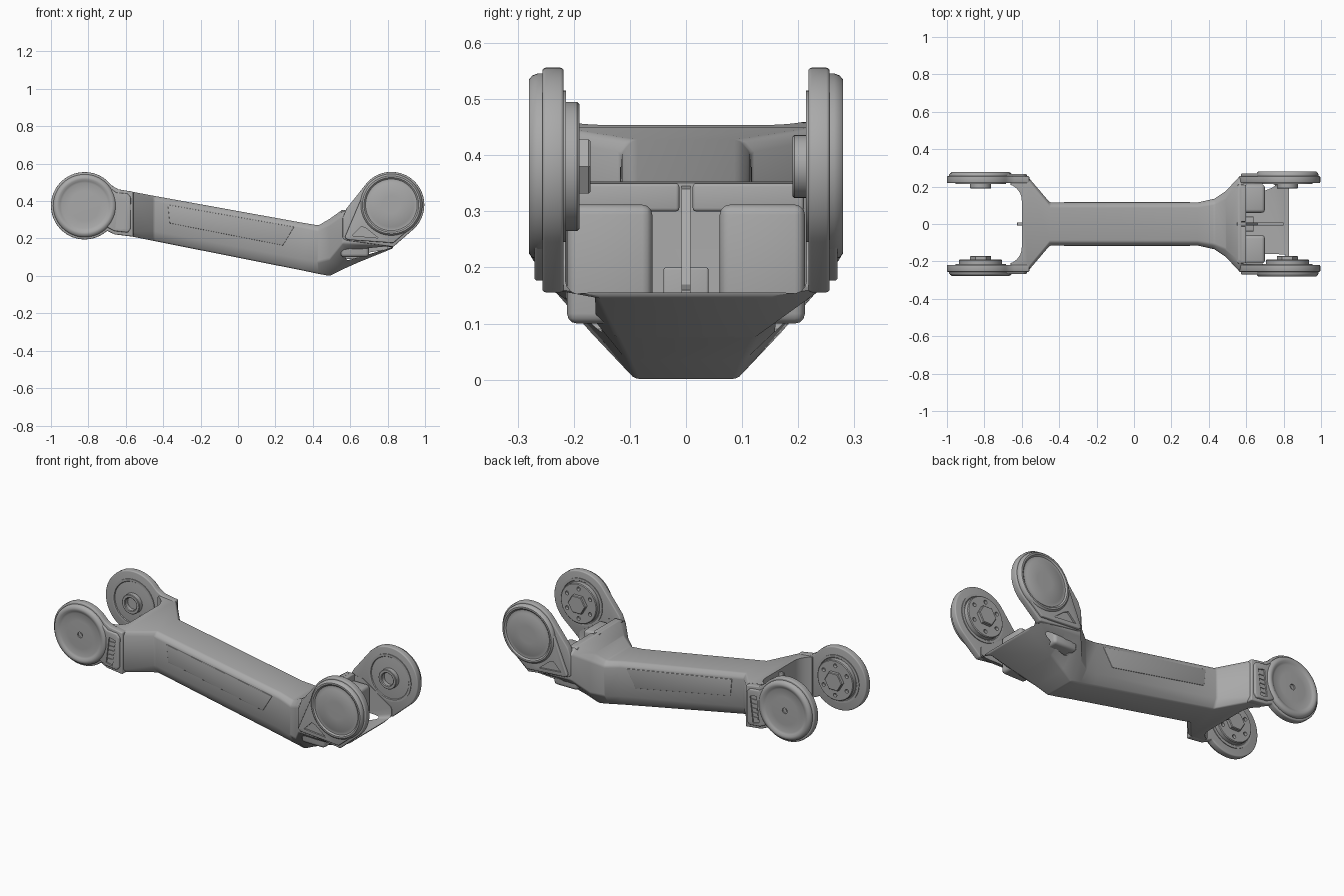
import bpy, bmesh, math
from mathutils.geometry import convex_hull_2d
from mathutils import Vector

cube = bpy.data.objects.get("Cube")
if cube:
    bpy.data.objects.remove(cube)

grey = bpy.data.materials.new("satin_grey")
grey.use_nodes = True
grey.diffuse_color = (0.4, 0.4, 0.4, 1)
grey.node_tree.nodes["Principled BSDF"].inputs["Base Color"].default_value = grey.diffuse_color


def select(obj):
    bpy.ops.object.select_all(action="DESELECT")
    obj.select_set(True)
    bpy.context.view_layer.objects.active = obj


def finish(name, bm, bevel=0.0, segments=3):
    bmesh.ops.recalc_face_normals(bm, faces=bm.faces)
    mesh = bpy.data.meshes.new(name)
    bm.to_mesh(mesh)
    bm.free()
    mesh.materials.append(grey)
    obj = bpy.data.objects.new(name, mesh)
    bpy.context.collection.objects.link(obj)
    select(obj)
    if bevel:
        mod = obj.modifiers.new("round", "BEVEL")
        mod.width, mod.segments = bevel, segments
        mod.limit_method, mod.angle_limit = "ANGLE", math.radians(32)
        bpy.ops.object.modifier_apply(modifier="round")
    bpy.ops.object.shade_smooth_by_angle(angle=math.radians(32))
    return obj


def bridge(rings, bm):
    loops = [[bm.verts.new(p) for p in ring] for ring in rings]
    for a, b in zip(loops, loops[1:]):
        for i in range(len(a)):
            j = (i + 1) % len(a)
            bm.faces.new((a[i], a[j], b[j], b[i]))
    bm.faces.new(loops[0])
    bm.faces.new(loops[-1])


def prism(name, pts, a, b, axis="y", bevel=0.0):
    """Extrude an outline along y (points are x, z) or z (points are x, y)."""
    bm = bmesh.new()
    put = (lambda p, t: (p[0], t, p[1])) if axis == "y" else (lambda p, t: (p[0], p[1], t))
    bridge([[put(p, t) for p in pts] for t in (a, b)], bm)
    return finish(name, bm, bevel)


def box(name, x, y, z, bevel=0.0):
    return prism(name, [(x[0], z[0]), (x[1], z[0]), (x[1], z[1]), (x[0], z[1])], y[0], y[1], "y", bevel)


def lathe(name, profile, centre, y, side, n=64):
    """Turn (radius, height) points about the y axis, rising towards side."""
    bm = bmesh.new()
    bridge([[(centre[0] + r * math.cos(math.tau * i / n), y + side * h,
              centre[1] + r * math.sin(math.tau * i / n)) for i in range(n)]
            for r, h in profile], bm)
    return finish(name, bm)


def cut(obj, *cutters):
    for c in cutters:
        c.hide_render = True
        select(obj)
        mod = obj.modifiers.new("cut", "BOOLEAN")
        mod.operation, mod.object, mod.solver = "DIFFERENCE", c, "EXACT"
        bpy.ops.object.modifier_apply(modifier="cut")
        bpy.data.objects.remove(c)
    bpy.ops.object.shade_smooth_by_angle(angle=math.radians(32))


def arc(c, r, start, end, n=48):
    return [(c[0] + r * math.cos(math.radians(start + (end - start) * i / n)),
             c[1] + r * math.sin(math.radians(start + (end - start) * i / n))) for i in range(n + 1)]


def hull(pts):
    return [pts[i] for i in convex_hull_2d([Vector(p) for p in pts])]


LEFT, RIGHT = (-0.82, 0.375), (0.82, 0.38)

# Beam flaring into both forks: x, top y/z, side y, side z range, bottom y/z
stations = [
    (-0.66, 0.235, 0.46, 0.25, 0.44, 0.245, 0.235, 0.222),
    (-0.565, 0.235, 0.45, 0.25, 0.43, 0.235, 0.225, 0.21),
    (-0.45, 0.095, 0.428, 0.115, 0.405, 0.24, 0.09, 0.187),
    (0.34, 0.095, 0.285, 0.115, 0.263, 0.09, 0.09, 0.03),
    (0.43, 0.11, 0.27, 0.135, 0.245, 0.075, 0.09, 0.011),
    (0.49, 0.135, 0.305, 0.175, 0.275, 0.09, 0.09, 0.0),
    (0.56, 0.195, 0.355, 0.25, 0.325, 0.175, 0.105, 0.035),
    (0.65, 0.22, 0.33, 0.25, 0.3, 0.17, 0.125, 0.075),
    (0.83, 0.235, 0.21, 0.25, 0.195, 0.162, 0.155, 0.148),
]
rings = []
for x, yt, zt, ys, zu, zl, yb, zb in stations:
    half = [(yb, zb), (ys, zl), (ys, zu), (yt, zt)]
    rings.append([(x, y, z) for y, z in half] + [(x, -y, z) for y, z in reversed(half)])
bm = bmesh.new()
bridge(rings, bm)
beam = finish("beam", bm, 0.008, 2)

# Fork openings
throat = ([(-1.2, -0.215)] + arc((-0.69, -0.125), 0.09, -90, 0, 10)
          + arc((-0.69, 0.125), 0.09, 0, 90, 10) + [(-1.2, 0.215)])
cut(beam,
    prism("left_throat_cutter", throat, 0, 0.8, "z"),
    prism("right_throat_cutter", [(0.575, 0.6), (0.575, 0.08), (0.8, 0.145), (0.9, 0.18), (0.95, 0.6)],
          -0.215, 0.215, "y", 0.02))

# Fork plate outlines
left_plate = arc(LEFT, 0.18, 40, 312) + [(-0.66, 0.222), (-0.56, 0.21), (-0.56, 0.45), (-0.64, 0.463), (-0.67, 0.48)]
right_plate = arc(RIGHT, 0.176, -50, 137) + [(0.58, 0.36), (0.56, 0.31), (0.56, 0.2), (0.58, 0.19), (0.83, 0.155)]
left_tab = [(-0.7, 0.26), (-0.66, 0.24), (-0.59, 0.232), (-0.575, 0.25), (-0.573, 0.42), (-0.59, 0.44),
            (-0.65, 0.445), (-0.7, 0.48)]
right_pad = hull(arc(RIGHT, 0.162, 0, 355) + [(0.572, 0.21), (0.575, 0.2), (0.59, 0.193), (0.83, 0.176)])

for s, tag in ((1, "back"), (-1, "front")):
    prism(tag + "_left_fork_plate", left_plate, s * 0.218, s * 0.256, "y", 0.006)
    prism(tag + "_right_fork_plate", right_plate, s * 0.218, s * 0.256, "y", 0.006)

    # Dished caps with their tabs
    tab = prism(tag + "_left_tab", left_tab, s * 0.245, s * 0.268, "y", 0.006)
    slot = [(-0.655, 0.26), (-0.615, 0.25), (-0.597, 0.4), (-0.637, 0.41)]
    cut(tab, prism("slot_cutter", slot, s * 0.26, s * 0.3))
    for k in range(5):
        z = 0.275 + 0.025 * k
        x = -0.648 + 0.12 * (z - 0.26)
        box(tag + "_grip_rib", (x, x + 0.035), (s * 0.255, s * 0.264), (z, z + 0.01))
    pad = prism(tag + "_right_pad", right_pad, s * 0.245, s * 0.27, "y", 0.006)
    cut(pad, prism("triangle_cutter", [(0.61, 0.215), (0.75, 0.203), (0.685, 0.255), (0.66, 0.265)],
                   s * 0.26, s * 0.3))
    left_cap = lathe(tag + "_left_cap",
                     [(0.168, 0), (0.168, 0.012), (0.163, 0.02), (0.152, 0.026), (0.142, 0.026),
                      (0.132, 0.02), (0.122, 0.016), (0.08, 0.017), (0.03, 0.018)], LEFT, s * 0.252, s)
    cut(left_cap, lathe("pin_cutter", [(0.016, 0), (0.016, 0.03)], LEFT, s * 0.262, s, 20))
    lathe(tag + "_left_pin", [(0.009, 0), (0.009, 0.006)], LEFT, s * 0.26, s, 20)
    lathe(tag + "_right_cap",
          [(0.166, 0), (0.166, 0.012), (0.162, 0.022), (0.155, 0.028), (0.146, 0.028),
           (0.138, 0.021), (0.126, 0.02), (0.118, 0.024), (0.05, 0.025)], RIGHT, s * 0.252, s)

    # Side panels along the beam
    panel = [(-0.375, 0.38), (-0.365, 0.282), (0.24, 0.163), (0.3, 0.262)]
    prism(tag + "_side_panel", panel, s * 0.112, s * 0.1175, "y", 0.002)

    # Boxed blocks inside the right fork
    box(tag + "_fork_block", (0.55, 0.7), (s * 0.06, s * 0.212), (0.1, 0.312), 0.018)
    box(tag + "_fork_ledge", (0.55, 0.6), (s * 0.012, s * 0.21), (0.3, 0.35), 0.006)

# Bearings: bolted flange at the front, open bush at the back
for c, tag in ((LEFT, "left"), (RIGHT, "right")):
    for s in (1, -1):
        lathe(tag + "_bearing_ring", [(0.135, 0), (0.135, 0.006), (0.122, 0.006), (0.118, 0.001)], c, s * 0.22, -s)
    flange = lathe(tag + "_flange", [(0.115, 0), (0.115, 0.026), (0.111, 0.03), (0.06, 0.03)], c, -0.22, 1)
    cut(flange, *[lathe("bolt_cutter", [(0.011, 0), (0.011, 0.05)], p, -0.207, 1, 16)
                  for p in arc(c, 0.085, 30, 330, 5)])
    lathe(tag + "_hex_hub", [(0.056, 0), (0.056, 0.046), (0.052, 0.05)], c, -0.22, 1, 6)
    lathe(tag + "_bush", [(0.056, 0), (0.056, 0.027), (0.053, 0.03), (0.04, 0.03), (0.036, 0.026),
                          (0.036, 0.004)], c, 0.22, -1, 40)

# Middle ribs and connector box
prism("right_rib", [(0.55, 0.1), (0.8, 0.142), (0.8, 0.16), (0.66, 0.17), (0.6, 0.34), (0.55, 0.35)], -0.008, 0.008)
box("connector_box", (0.55, 0.64), (-0.04, 0.04), (0.09, 0.2), 0.004)
box("left_rib", (-0.625, -0.58), (-0.008, 0.008), (0.23, 0.44), 0.003)
